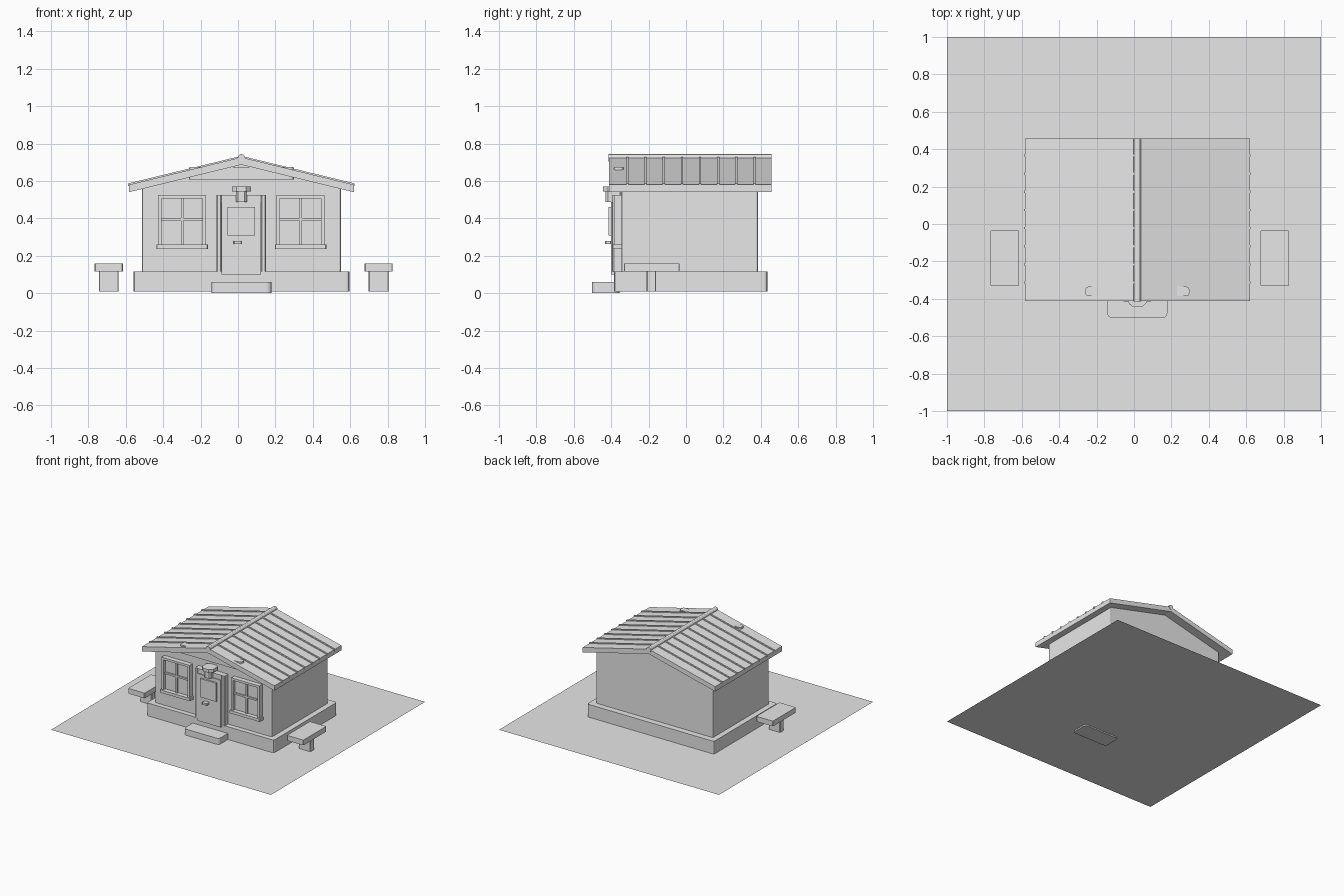
import bpy, bmesh

if "Cube" in bpy.data.objects:
    bpy.data.objects.remove(bpy.data.objects["Cube"])

grey = bpy.data.materials.new("plain_grey")
grey.use_nodes = True
colour = (0.8, 0.8, 0.8, 1)
grey.diffuse_color = colour
grey.node_tree.nodes["Principled BSDF"].inputs["Base Color"].default_value = colour

CX = 0.018               # centre line of the house
ROOF_FRONT, ROOF_BACK = -0.413, 0.456
HALF_SPAN = 0.602        # ridge to eave
RIDGE, EAVE, THICK = 0.727, 0.58, 0.04
SLOPE = (RIDGE - EAVE) / HALF_SPAN


def finish(name, bm, bevel=0, segments=1):
    """Round the upright edges if asked, then make the object."""
    if bevel:
        upright = [e for e in bm.edges
                   if abs((e.verts[0].co - e.verts[1].co).normalized().z) > 0.99]
        bmesh.ops.bevel(bm, geom=upright, offset=bevel, segments=segments,
                        profile=0.5, affect='EDGES')
    bmesh.ops.recalc_face_normals(bm, faces=bm.faces)
    mesh = bpy.data.meshes.new(name)
    bm.to_mesh(mesh)
    bm.free()
    mesh.materials.append(grey)
    obj = bpy.data.objects.new(name, mesh)
    bpy.context.collection.objects.link(obj)
    return obj


def extrude_profile(name, points, y0, y1, bevel=0, segments=1):
    """Extrude an outline in x and z from y0 to y1."""
    bm = bmesh.new()
    face = bm.faces.new([bm.verts.new((x, y0, z)) for x, z in points])
    new = bmesh.ops.extrude_face_region(bm, geom=[face])["geom"]
    moved = [v for v in new if isinstance(v, bmesh.types.BMVert)]
    bmesh.ops.translate(bm, verts=moved, vec=(0, y1 - y0, 0))
    return finish(name, bm, bevel, segments)


def box(name, x, y, z, bevel=0, segments=1):
    """Box from ranges in x, y and z."""
    outline = [(x[0], z[0]), (x[1], z[0]), (x[1], z[1]), (x[0], z[1])]
    return extrude_profile(name, outline, y[0], y[1], bevel, segments)


def centred(half):
    return (CX - half, CX + half)


# Ground sheet
bm = bmesh.new()
bmesh.ops.create_grid(bm, x_segments=1, y_segments=1, size=1)
bmesh.ops.translate(bm, verts=bm.verts, vec=(0, 0, 0.01))
finish("ground", bm)

# Foundation and front step
box("foundation", centred(0.577), (-0.385, 0.435), (0.01, 0.115), 0.015, 2)
box("front_step", centred(0.16), (-0.502, -0.355), (0, 0.06), 0.025, 4)

# Walls with gables
underside = RIDGE - THICK
wall_half = 0.532
wall_top = underside - SLOPE * wall_half
extrude_profile("walls", [
    (CX - wall_half, 0.115), (CX + wall_half, 0.115),
    (CX + wall_half, wall_top), (CX, underside), (CX - wall_half, wall_top),
], -0.345, 0.385, 0.01, 2)

# Rounded tie beam whose ends show through the roof
box("gable_beam", centred(0.278), (-0.386, -0.335), (0.607, 0.675), 0.017, 4)

# Roof shell
extrude_profile("roof", [
    (CX - HALF_SPAN, EAVE), (CX, RIDGE), (CX + HALF_SPAN, EAVE),
    (CX + HALF_SPAN, EAVE - THICK), (CX, underside),
    (CX - HALF_SPAN, EAVE - THICK),
], ROOF_FRONT, ROOF_BACK)

# Raised roof ribs on both slopes
rib_half = HALF_SPAN + 0.003
for i in range(8):
    y = -0.313 + i * 0.097
    extrude_profile("roof_rib", [
        (CX - rib_half, EAVE + 0.007), (CX, RIDGE + 0.007),
        (CX + rib_half, EAVE + 0.007), (CX + rib_half, EAVE - 0.008),
        (CX, RIDGE - 0.01), (CX - rib_half, EAVE - 0.008),
    ], y - 0.006, y + 0.006)

# Ridge cap
bpy.ops.mesh.primitive_cylinder_add(
    vertices=12, radius=0.02, depth=ROOF_BACK - ROOF_FRONT + 0.004,
    location=(CX, (ROOF_FRONT + ROOF_BACK) / 2, RIDGE - 0.003),
    rotation=(1.5708, 0, 0))
cap = bpy.context.object
cap.name = "ridge_cap"
cap.data.materials.append(grey)
bpy.ops.object.shade_smooth_by_angle()

# Door, its frame and fittings
box("door", centred(0.105), (-0.4, -0.34), (0.1, 0.487))
for side in (-1, 1):
    inner, outer = CX + side * 0.105, CX + side * 0.133
    box("door_jamb", sorted((inner, outer)), (-0.392, -0.34), (0.115, 0.525), 0.006)
box("door_lintel", centred(0.105), (-0.392, -0.34), (0.487, 0.525))
box("door_window", centred(0.073), (-0.415, -0.398), (0.308, 0.46))
box("door_handle", (-0.025, 0.02), (-0.434, -0.398), (0.263, 0.279), 0.005)

# Lamp above the door
box("lamp_body", centred(0.03), (-0.43, -0.34), (0.488, 0.545), 0.012)
box("lamp_cap", centred(0.051), (-0.443, -0.34), (0.543, 0.57), 0.025)

# Windows with frames, crossbars and sills
for side in (-1, 1):
    wx = CX + side * 0.317
    half, low, high, rail = 0.128, 0.255, 0.525, 0.018
    front = (-0.384, -0.34)
    box("window_glass", (wx - half, wx + half), (-0.36, -0.34), (low, high))
    for edge in (-1, 1):
        a, b = wx + edge * half, wx + edge * (half - rail)
        box("window_stile", sorted((a, b)), front, (low, high))
    inside = (wx - half + rail, wx + half - rail)
    box("window_head", inside, front, (high - rail, high))
    box("window_mullion", (wx - 0.007, wx + 0.007), (-0.374, -0.34), (low, high - rail))
    box("window_crossbar", inside, (-0.372, -0.34), (0.388, 0.402))
    box("window_sill", (wx - 0.138, wx + 0.138), (-0.395, -0.34), (0.237, 0.26), 0.004)

# Benches on either side
for name, bx in (("right_bench", -0.691), ("left_bench", 0.752)):
    box(name + "_seat", (bx - 0.075, bx + 0.075), (-0.332, -0.034), (0.115, 0.158), 0.004)
    box(name + "_leg", (bx - 0.053, bx + 0.053), (-0.21, -0.16), (0.01, 0.116), 0.004)
